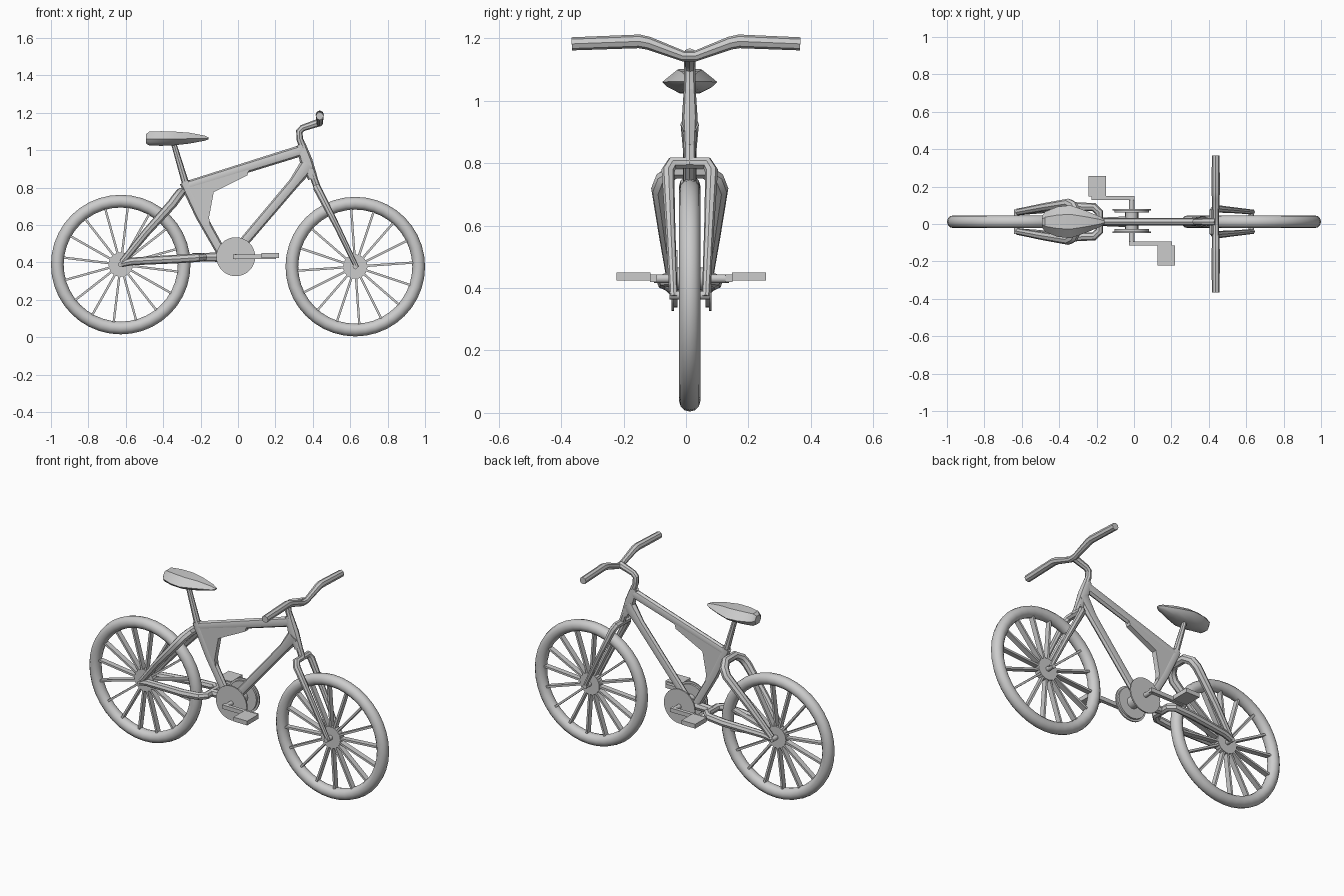
import bpy, bmesh
from math import pi, sin, cos, radians
from mathutils import Matrix, Vector

if "Cube" in bpy.data.objects:
    bpy.data.objects.remove(bpy.data.objects["Cube"])

YC = 0.012  # centre plane of the bicycle


def finish(name, bm, angle=35):
    bmesh.ops.recalc_face_normals(bm, faces=bm.faces)
    me = bpy.data.meshes.new(name)
    bm.to_mesh(me)
    bm.free()
    ob = bpy.data.objects.new(name, me)
    bpy.context.collection.objects.link(ob)
    select(ob)
    bpy.ops.object.shade_smooth_by_angle(angle=radians(angle))
    return ob


def select(ob):
    bpy.ops.object.select_all(action='DESELECT')
    ob.select_set(True)
    bpy.context.view_layer.objects.active = ob


def tube(name, pts, radii, flat=1.0, res=2):
    """Faceted tube along points; y is squeezed by flat and moved to the centre plane."""
    cu = bpy.data.curves.new(name, 'CURVE')
    cu.dimensions = '3D'
    cu.bevel_depth = 1.0
    cu.bevel_resolution = res
    cu.use_fill_caps = True
    sp = cu.splines.new('POLY')
    sp.points.add(len(pts) - 1)
    for p, co, r in zip(sp.points, pts, radii):
        p.co = (*co, 1)
        p.radius = r
    ob = bpy.data.objects.new(name, cu)
    bpy.context.collection.objects.link(ob)
    select(ob)
    bpy.ops.object.convert(target='MESH')
    ob = bpy.context.object
    ob.data.transform(Matrix.Translation((0, YC, 0)) @ Matrix.Diagonal((1, flat, 1, 1)))
    bpy.ops.object.shade_smooth_by_angle(angle=radians(35))
    return ob


def cylinder(bm, x, y, z, r, depth, seg=24):
    m = Matrix.Translation((x, y, z)) @ Matrix.Rotation(pi / 2, 4, 'X')
    bmesh.ops.create_cone(bm, cap_ends=True, segments=seg, radius1=r, radius2=r,
                          depth=depth, matrix=m)


def box(bm, x0, x1, y0, y1, z0, z1, m=Matrix()):
    c = Vector(((x0 + x1) / 2, (y0 + y1) / 2, (z0 + z1) / 2))
    s = Matrix.Diagonal((x1 - x0, y1 - y0, z1 - z0, 1))
    bmesh.ops.create_cube(bm, size=1, matrix=m @ Matrix.Translation(c) @ s)


def wheel(side, cx, cz, turn):
    # tyre
    bm = bmesh.new()
    rings, n = 40, 12
    grid = []
    for i in range(rings):
        a = 2 * pi * i / rings
        row = []
        for j in range(n):
            b = 2 * pi * j / n
            r = 0.339 + 0.034 * cos(b)
            row.append(bm.verts.new((cx + r * cos(a), YC + 0.034 * sin(b), cz + r * sin(a))))
        grid.append(row)
    for i in range(rings):
        p, q = grid[i], grid[(i + 1) % rings]
        for j in range(n):
            k = (j + 1) % n
            bm.faces.new((p[j], p[k], q[k], q[j]))
    finish(side + "_tyre", bm)
    # spokes
    bm = bmesh.new()
    for i in range(16):
        m = Matrix.Translation((cx, YC, cz)) @ Matrix.Rotation(-radians(turn + 22.5 * i), 4, 'Y')
        box(bm, 0.03, 0.32, -0.016, 0.016, -0.006, 0.006, m)
    finish(side + "_spokes", bm)
    # hub and axle
    bm = bmesh.new()
    cylinder(bm, cx, YC, cz, 0.065, 0.036)
    cylinder(bm, cx, YC, cz, 0.014, 0.13, 12)
    finish(side + "_hub", bm)


wheel("rear", -0.627, 0.388, 83)
wheel("front", 0.627, 0.377, 94)

# main frame
tube("top_tube", [(0.345, 0, 1.0), (-0.28, 0, 0.805)], [0.030, 0.027], 0.7)
tube("down_tube", [(0.375, 0, 0.925), (0.30, 0, 0.825), (-0.01, 0, 0.46)],
     [0.042, 0.029, 0.026], 0.7)
tube("seat_tube", [(-0.285, 0, 0.83), (-0.20, 0, 0.65), (-0.07, 0, 0.42)],
     [0.028, 0.028, 0.026], 0.75)
tube("head_tube", [(0.335, 0, 1.03), (0.365, 0, 0.94), (0.40, 0, 0.85)],
     [0.026, 0.034, 0.026], 0.75)

# gusset panel between top tube and seat tube
bm = bmesh.new()
outline = [(-0.28, 0.80), (0.06, 0.90), (0.05, 0.865), (-0.13, 0.775),
           (-0.155, 0.64), (-0.14, 0.54), (-0.18, 0.60)]
f = bm.faces.new([bm.verts.new((x, YC - 0.016, z)) for x, z in outline])
ext = bmesh.ops.extrude_face_region(bm, geom=[f])
bmesh.ops.translate(bm, vec=(0, 0.032, 0),
                    verts=[v for v in ext['geom'] if isinstance(v, bmesh.types.BMVert)])
finish("frame_gusset", bm)

# rear stays: two bent loops around the wheel
half = [(-0.62, 0.052, 0.40), (-0.49, 0.076, 0.56), (-0.35, 0.098, 0.715),
        (-0.325, 0.085, 0.75), (-0.305, 0.045, 0.775)]
rad = [0.018, 0.022, 0.026, 0.026, 0.025]
tube("seat_stays", [(x, -y, z) for x, y, z in half] + half[::-1], rad + rad[::-1])
half = [(-0.625, 0.052, 0.392), (-0.57, 0.060, 0.405), (-0.32, 0.082, 0.418),
        (-0.215, 0.078, 0.425), (-0.185, 0.050, 0.427)]
rad = [0.018, 0.021, 0.023, 0.023, 0.022]
tube("chain_stays", [(x, -y, z) for x, y, z in half] + half[::-1], rad + rad[::-1])
tube("stay_link", [(-0.19, 0, 0.427), (-0.01, 0, 0.43)], [0.022, 0.03])

# fork with crown, steerer and stem
half = [(0.635, 0.052, 0.372), (0.53, 0.062, 0.59), (0.435, 0.070, 0.775), (0.422, 0.055, 0.80)]
rad = [0.013, 0.016, 0.021, 0.021]
tube("fork", [(x, -y, z) for x, y, z in half] + half[::-1], rad + rad[::-1])
tube("steerer", [(0.427, 0, 0.79), (0.345, 0, 1.02), (0.33, 0, 1.06), (0.328, 0, 1.10),
                 (0.345, 0, 1.118), (0.435, 0, 1.148)],
     [0.019, 0.019, 0.018, 0.018, 0.018, 0.021])

# handlebar
bar = [(0.437, y - YC, z) for y, z in
       [(-0.366, 1.182), (-0.15, 1.190), (-0.12, 1.184), (-0.01, 1.143),
        (0.03, 1.143), (0.14, 1.184), (0.17, 1.190), (0.366, 1.182)]]
tube("handlebar", bar, [0.021, 0.022, 0.021, 0.017, 0.017, 0.021, 0.022, 0.021])

# seat post
tube("seat_post", [(-0.28, 0, 0.82), (-0.345, 0, 1.04)], [0.019, 0.014])

# seat: lofted eight-sided sections (x, half width, bottom, middle, top)
bm = bmesh.new()
stations = [(-0.492, 0.030, 1.035, 1.06, 1.085), (-0.475, 0.054, 1.025, 1.06, 1.099),
            (-0.41, 0.080, 1.023, 1.06, 1.101), (-0.34, 0.088, 1.026, 1.06, 1.099),
            (-0.26, 0.060, 1.035, 1.061, 1.093), (-0.18, 0.027, 1.050, 1.062, 1.078),
            (-0.157, 0.010, 1.057, 1.062, 1.068)]
rings = []
for x, w, b, c, t in stations:
    sec = [(-w, c), (-w * .8, c * .5 + b * .5), (-w * .4, b), (w * .4, b),
           (w * .8, c * .5 + b * .5), (w, c), (w * .45, t), (-w * .45, t)]
    rings.append([bm.verts.new((x, YC + y, z)) for y, z in sec])
for p, q in zip(rings, rings[1:]):
    for j in range(8):
        k = (j + 1) % 8
        bm.faces.new((p[j], p[k], q[k], q[j]))
bm.faces.new(rings[0])
bm.faces.new(rings[-1])
finish("seat", bm)

# bottom bracket, chainrings, cranks and pedals (half-turn symmetric)
CX, CY, CZ = -0.012, 0.017, 0.43
bm = bmesh.new()
cylinder(bm, CX, CY, CZ, 0.035, 0.11, 16)
cylinder(bm, CX, CY, CZ, 0.014, 0.24, 12)
finish("bottom_bracket", bm)
for side, turn in (("right", 0), ("left", pi)):
    m = Matrix.Translation((CX, CY, CZ)) @ Matrix.Rotation(turn, 4, 'Z')
    bm = bmesh.new()
    s = 1 if turn else -1
    cylinder(bm, CX, CY + s * 0.060, CZ, 0.104, 0.008, 32)
    cylinder(bm, CX, CY + s * 0.051, CZ, 0.092, 0.012, 32)
    finish(side + "_chainring", bm)
    bm = bmesh.new()
    box(bm, -0.015, 0.215, -0.132, -0.110, -0.011, 0.013, m)
    finish(side + "_crank", bm)
    bm = bmesh.new()
    box(bm, 0.138, 0.230, -0.240, -0.131, -0.006, 0.020, m)
    finish(side + "_pedal", bm)
